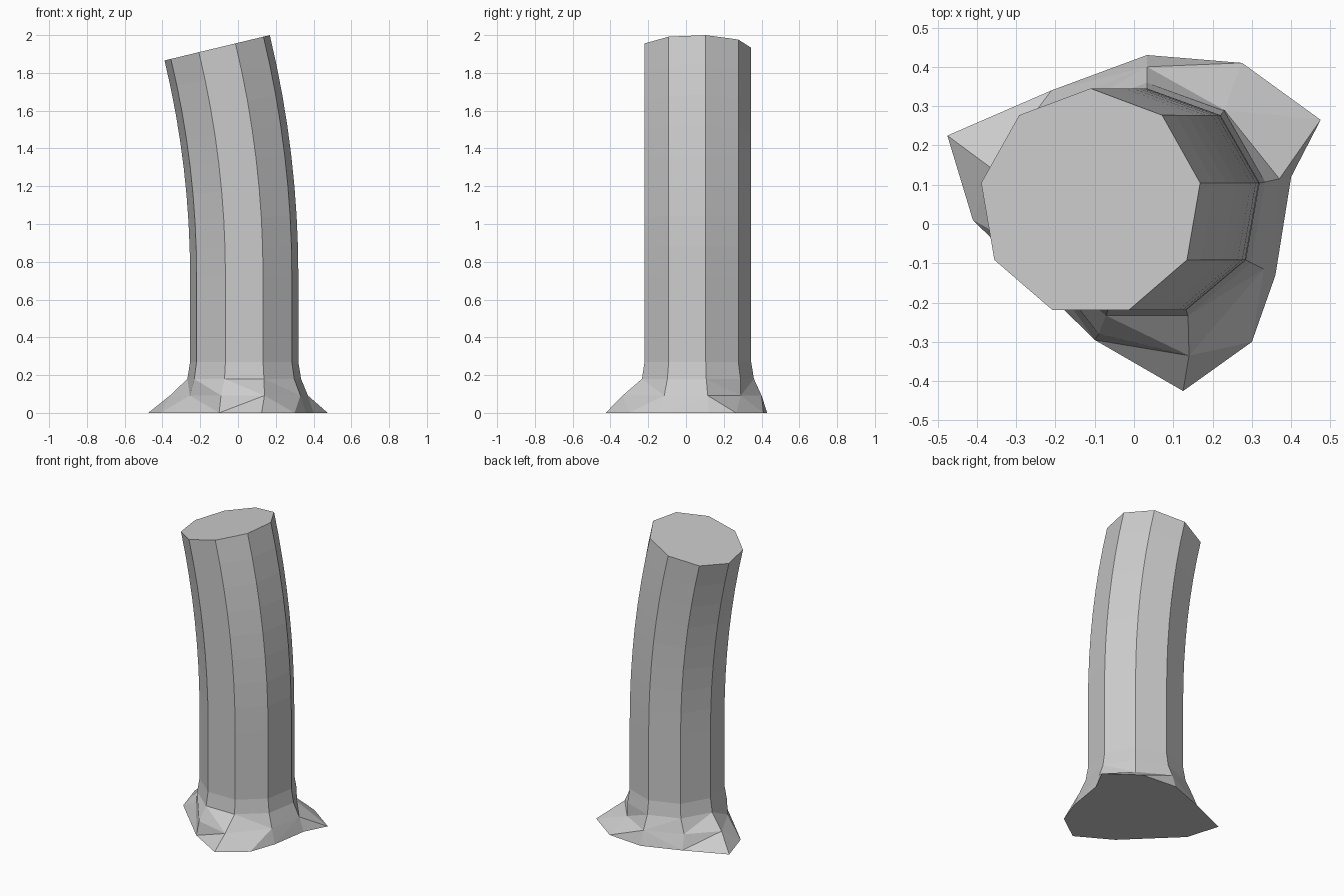
import bpy, bmesh, math
from mathutils import Vector

if "Cube" in bpy.data.objects:
    bpy.data.objects.remove(bpy.data.objects["Cube"])

SIDES = 9
R = 0.291
CX, CY = 0.033, 0.054
bm = bmesh.new()


def ring(x, z, tilt=0.0, r=R):
    """Nine-sided trunk section, clockwise from the back, tilted about y."""
    out = []
    for i in range(SIDES):
        a = math.pi / 2 - i * math.tau / SIDES
        u = r * math.cos(a)
        out.append(bm.verts.new((x + u * math.cos(tilt), CY + r * math.sin(a),
                                 z + u * math.sin(tilt))))
    return out


def bridge(lower, upper):
    for i in range(SIDES):
        j = (i + 1) % SIDES
        bm.faces.new((lower[i], lower[j], upper[j], upper[i]))


# trunk: straight lower part, then an arc leaning to the left
BEND_R, BEND, BEND_Z = 5.17, 0.236, 0.724
rings = [ring(CX, 0.18, r=R * 1.05), ring(CX, 0.27)]
STEPS = 8
for k in range(STEPS + 1):
    t = BEND * k / STEPS
    rings.append(ring(CX - BEND_R * (1 - math.cos(t)),
                      BEND_Z + BEND_R * math.sin(t), t))
for lo, hi in zip(rings, rings[1:]):
    bridge(lo, hi)
bm.faces.new(rings[-1])

# root flare: irregular ring above the ground
flare = [bm.verts.new((x, y, 0.092)) for x, y in (
    (0.033, 0.40), (0.23, 0.29), (0.37, 0.115), (0.33, -0.115), (0.14, -0.335),
    (-0.09, -0.28), (-0.255, -0.075), (-0.36, 0.14), (-0.20, 0.305))]
bridge(flare, rings[0])

# ground outline: one point per side plus two extra root tips
foot = [bm.verts.new((x, y, 0)) for x, y in (
    (0.033, 0.43), (0.275, 0.41), (0.40, 0.12), (0.36, -0.13), (0.125, -0.425),
    (-0.10, -0.295), (-0.41, 0.01), (-0.475, 0.225), (-0.21, 0.34))]
tips = {1: bm.verts.new((0.475, 0.265, 0)), 3: bm.verts.new((0.30, -0.30, 0))}
outline = []
for i in range(SIDES):
    j = (i + 1) % SIDES
    outline.append(foot[i])
    if i in tips:
        t = tips[i]
        outline.append(t)
        bm.faces.new((foot[i], t, flare[i]))
        bm.faces.new((t, flare[j], flare[i]))
        bm.faces.new((t, foot[j], flare[j]))
    else:
        bm.faces.new((foot[i], foot[j], flare[j], flare[i]))
bm.faces.new(outline)

# split the uneven root faces and finish
low = [f for f in bm.faces if len(f.verts) == 4
       and min(v.co.z for v in f.verts) < 0.15]
bmesh.ops.triangulate(bm, faces=low)
bmesh.ops.recalc_face_normals(bm, faces=bm.faces[:])
mesh = bpy.data.meshes.new("tree_trunk")
bm.to_mesh(mesh)
bm.free()
trunk = bpy.data.objects.new("tree_trunk", mesh)
bpy.context.collection.objects.link(trunk)
